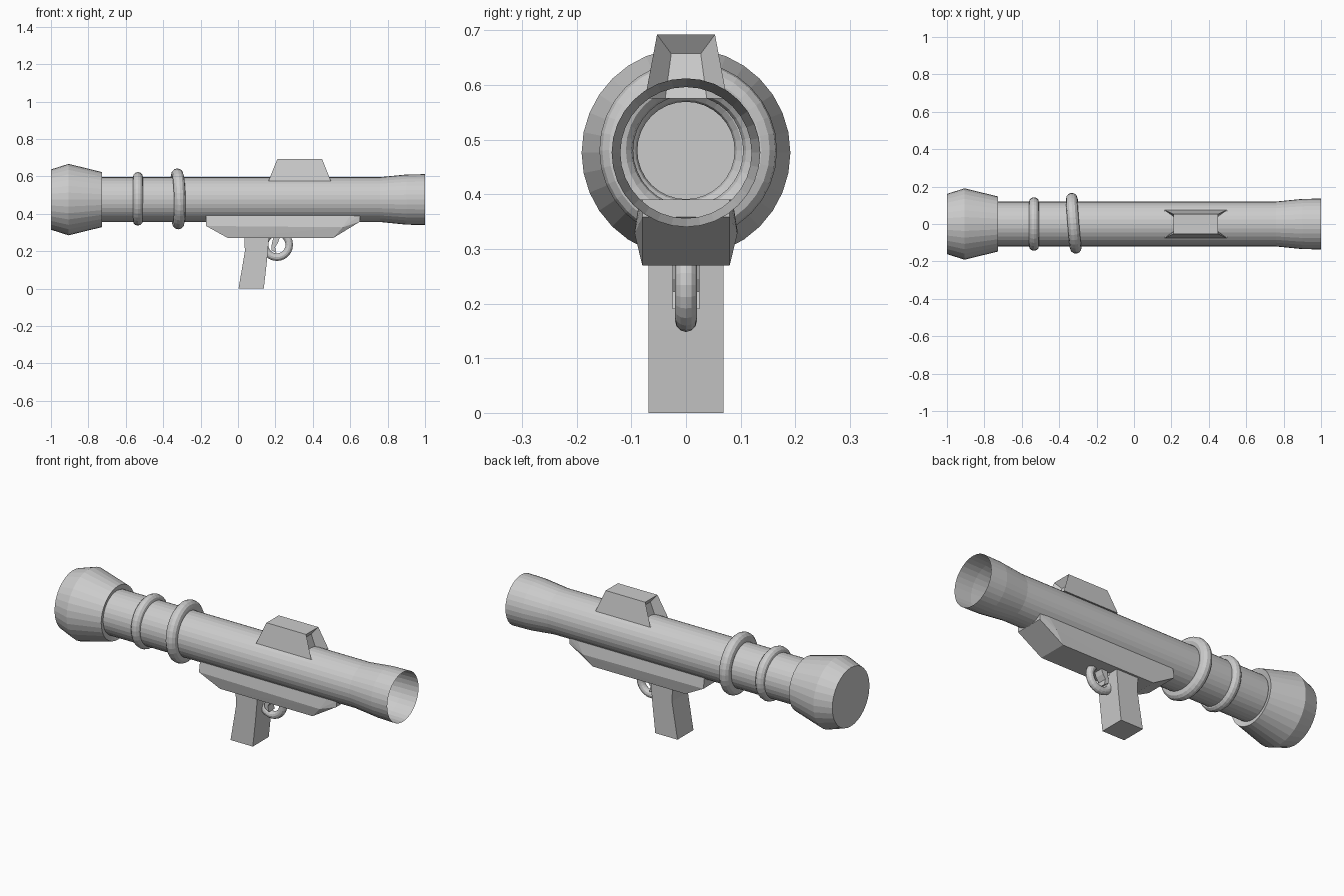
import bpy, bmesh, math
from mathutils import Vector

if "Cube" in bpy.data.objects:
    bpy.data.objects.remove(bpy.data.objects["Cube"])

AXIS_Z = 0.476
SIDES = 32

grey = bpy.data.materials.new("plain grey")
grey.use_nodes = True
grey.diffuse_color = (0.6, 0.6, 0.6, 1)
grey.node_tree.nodes["Principled BSDF"].inputs["Base Color"].default_value = (0.6, 0.6, 0.6, 1)


def finish(bm, name):
    bmesh.ops.recalc_face_normals(bm, faces=bm.faces)
    mesh = bpy.data.meshes.new(name)
    bm.to_mesh(mesh)
    bm.free()
    mesh.materials.append(grey)
    obj = bpy.data.objects.new(name, mesh)
    bpy.context.collection.objects.link(obj)
    return obj


def lathe(name, profile):
    """Spin (x, radius) points about the barrel axis and cap the first ring."""
    bm = bmesh.new()
    rings = []
    for x, r in profile:
        rings.append([bm.verts.new((x, r * math.cos(a), AXIS_Z + r * math.sin(a)))
                      for a in (math.tau * i / SIDES for i in range(SIDES))])
    for a, b in zip(rings, rings[1:]):
        for i in range(SIDES):
            j = (i + 1) % SIDES
            bm.faces.new((a[i], a[j], b[j], b[i]))
    bm.faces.new(rings[0])
    return finish(bm, name)


def prism(name, outline, half):
    """Extrude an (x, z) outline across y."""
    bm = bmesh.new()
    face = bm.faces.new([bm.verts.new((x, -half, z)) for x, z in outline])
    out = bmesh.ops.extrude_face_region(bm, geom=[face])
    verts = [v for v in out["geom"] if isinstance(v, bmesh.types.BMVert)]
    bmesh.ops.translate(bm, verts=verts, vec=(0, 2 * half, 0))
    return finish(bm, name)


def ring(name, location, rotation, major, minor, sides):
    bpy.ops.mesh.primitive_torus_add(location=location, rotation=rotation,
                                     major_radius=major, minor_radius=minor,
                                     major_segments=sides, minor_segments=12)
    obj = bpy.context.object
    obj.name = name
    obj.data.materials.append(grey)


# Barrel: open flared mouth, tapered closed end hidden in the rear bell
lathe("barrel", [(-0.8, 0.103), (-0.73, 0.12), (0.76, 0.12),
                 (0.83, 0.127), (0.9, 0.134), (1.0, 0.136)])
lathe("rear_bell", [(-1.0, 0.161), (-0.906, 0.191), (-0.727, 0.147), (-0.735, 0.119)])

# Bands around the barrel, the larger one slightly skewed
quarter = math.pi / 2
ring("rear_band", (-0.535, 0, 0.48), (0, quarter, 0), 0.116, 0.027, SIDES)
ring("front_band", (-0.322, 0.004, 0.48), (0, quarter - 0.02, 0.08), 0.132, 0.031, SIDES)

# Sight block: tapered box whose two ends are sunk in
bm = bmesh.new()
loops = []
for side in (-1, 1):
    for low, high, low_y, high_y, top in ((0.167, 0.12, 0.075, 0.053, 0.692),
                                          (0.118, 0.095, 0.038, 0.027, 0.657)):
        loops.append([bm.verts.new((0.33 + side * x, y, z)) for x, y, z in
                      ((low, -low_y, 0.575), (high, -high_y, top),
                       (high, high_y, top), (low, low_y, 0.575))])
left_out, left_in, right_out, right_in = loops
for a, b in ((left_out, left_in), (right_out, right_in), (left_out, right_out)):
    for i in range(4):
        j = (i + 1) % 4
        bm.faces.new((a[i], a[j], b[j], b[i]))
bm.faces.new(left_in)
bm.faces.new(right_in)
finish(bm, "sight_block")

# Receiver under the barrel: a faceted hull
bm = bmesh.new()
for x, y, z in ((-0.171, 0.085, 0.39), (0.6, 0.085, 0.39), (0.652, 0.08, 0.39),
                (0.652, 0.08, 0.358), (-0.171, 0.094, 0.335), (0.56, 0.094, 0.328),
                (-0.053, 0.08, 0.27), (0.508, 0.08, 0.27)):
    for side in (-1, 1):
        bm.verts.new((x, side * y, z))
bmesh.ops.convex_hull(bm, input=bm.verts)
bmesh.ops.dissolve_limit(bm, angle_limit=0.02, verts=bm.verts, edges=bm.edges)
finish(bm, "receiver")

# Grip, trigger and guard
prism("grip", [(0.032, 0.3), (0.037, 0.2), (0.003, 0.0), (0.138, 0.0),
               (0.155, 0.152), (0.168, 0.3)], 0.069)
prism("trigger", [(0.19, 0.28), (0.226, 0.28), (0.214, 0.245), (0.198, 0.222),
                  (0.205, 0.19), (0.18, 0.205), (0.178, 0.225)], 0.025)
ring("trigger_guard", (0.208, 0, 0.234), (quarter, 0, 0), 0.066, 0.02, 24)
